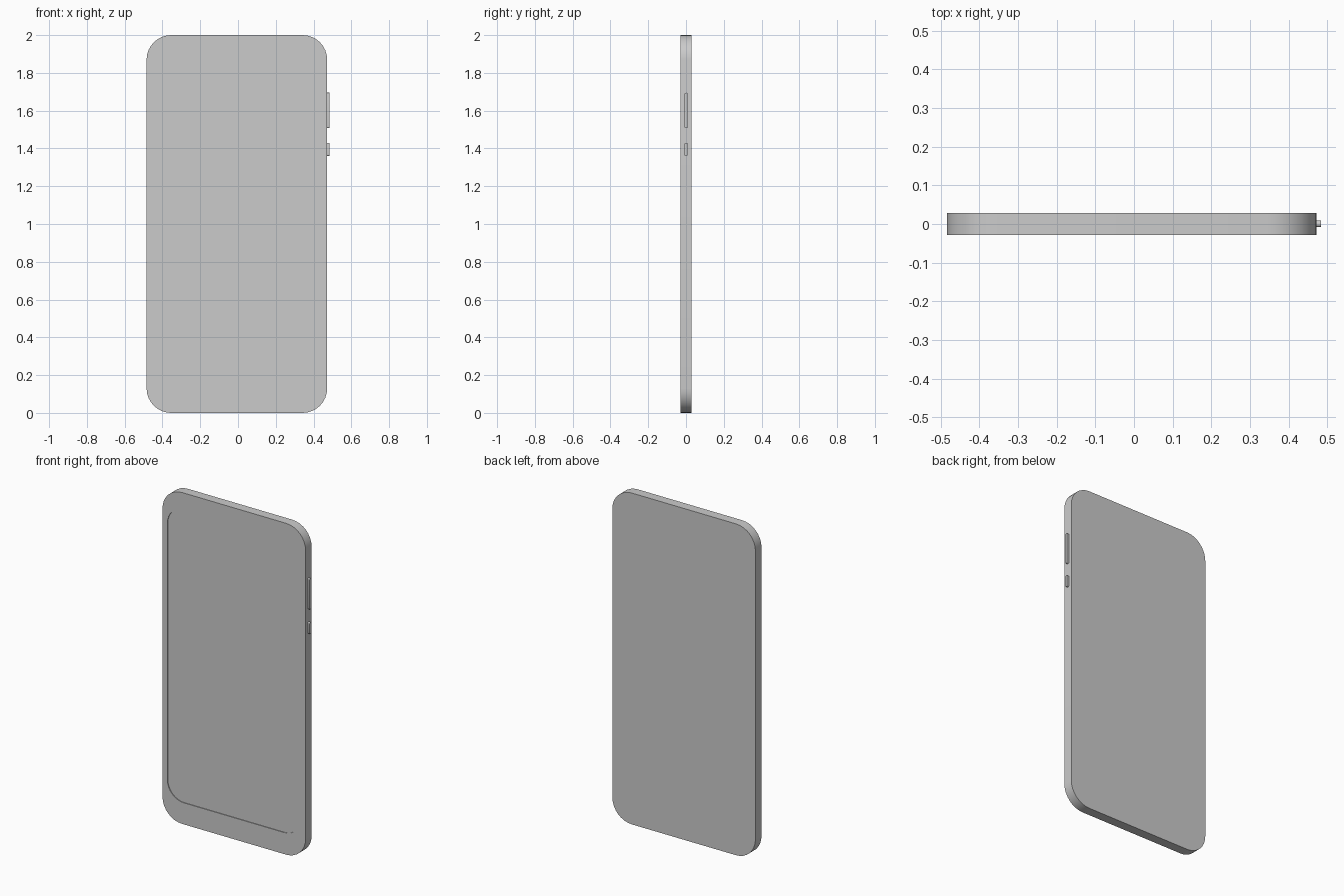
import bpy, bmesh, math

if "Cube" in bpy.data.objects:
    bpy.data.objects.remove(bpy.data.objects["Cube"])


def outline(u0, u1, v0, v1, r, seg=8):
    """Counter-clockwise rounded rectangle in 2D."""
    pts = []
    corners = [(u1 - r, v1 - r), (u0 + r, v1 - r), (u0 + r, v0 + r), (u1 - r, v0 + r)]
    for q, (cu, cv) in enumerate(corners):
        for i in range(seg + 1):
            a = math.pi / 2 * (q + i / seg)
            pts.append((cu + r * math.cos(a), cv + r * math.sin(a)))
    return pts


def loft(name, rings):
    """Bridge matching rings of points and cap both ends."""
    bm = bmesh.new()
    loops = [[bm.verts.new(p) for p in ring] for ring in rings]
    n = len(loops[0])
    for a, b in zip(loops, loops[1:]):
        for i in range(n):
            j = (i + 1) % n
            bm.faces.new((a[i], a[j], b[j], b[i]))
    bm.faces.new(loops[0][::-1])
    bm.faces.new(loops[-1])
    bmesh.ops.recalc_face_normals(bm, faces=bm.faces)
    me = bpy.data.meshes.new(name)
    bm.to_mesh(me)
    bm.free()
    ob = bpy.data.objects.new(name, me)
    bpy.context.collection.objects.link(ob)
    bpy.ops.object.select_all(action='DESELECT')
    ob.select_set(True)
    bpy.context.view_layer.objects.active = ob
    bpy.ops.object.shade_smooth_by_angle(angle=math.radians(30))
    return ob


# Slab body with a shallow screen recess in the front face
X0, X1, D = -0.484, 0.472, 0.029
RECESS = 0.004
body = outline(X0, X1, 0, 2, 0.13)
screen = outline(X0 + 0.033, X1 - 0.033, 0.13, 1.9, 0.11)
loft("phone_body", [
    [(x, D, z) for x, z in body],
    [(x, -D, z) for x, z in body],
    [(x, -D, z) for x, z in screen],
    [(x, -D + RECESS, z) for x, z in screen],
])

# Pill-shaped side buttons
for name, z0, z1 in (("volume_button", 1.507, 1.695), ("power_button", 1.36, 1.43)):
    pill = outline(-0.008, 0.009, z0, z1, 0.008, 5)
    loft(name, [[(x, y, z) for y, z in pill] for x in (X1 - 0.01, 0.484)])
